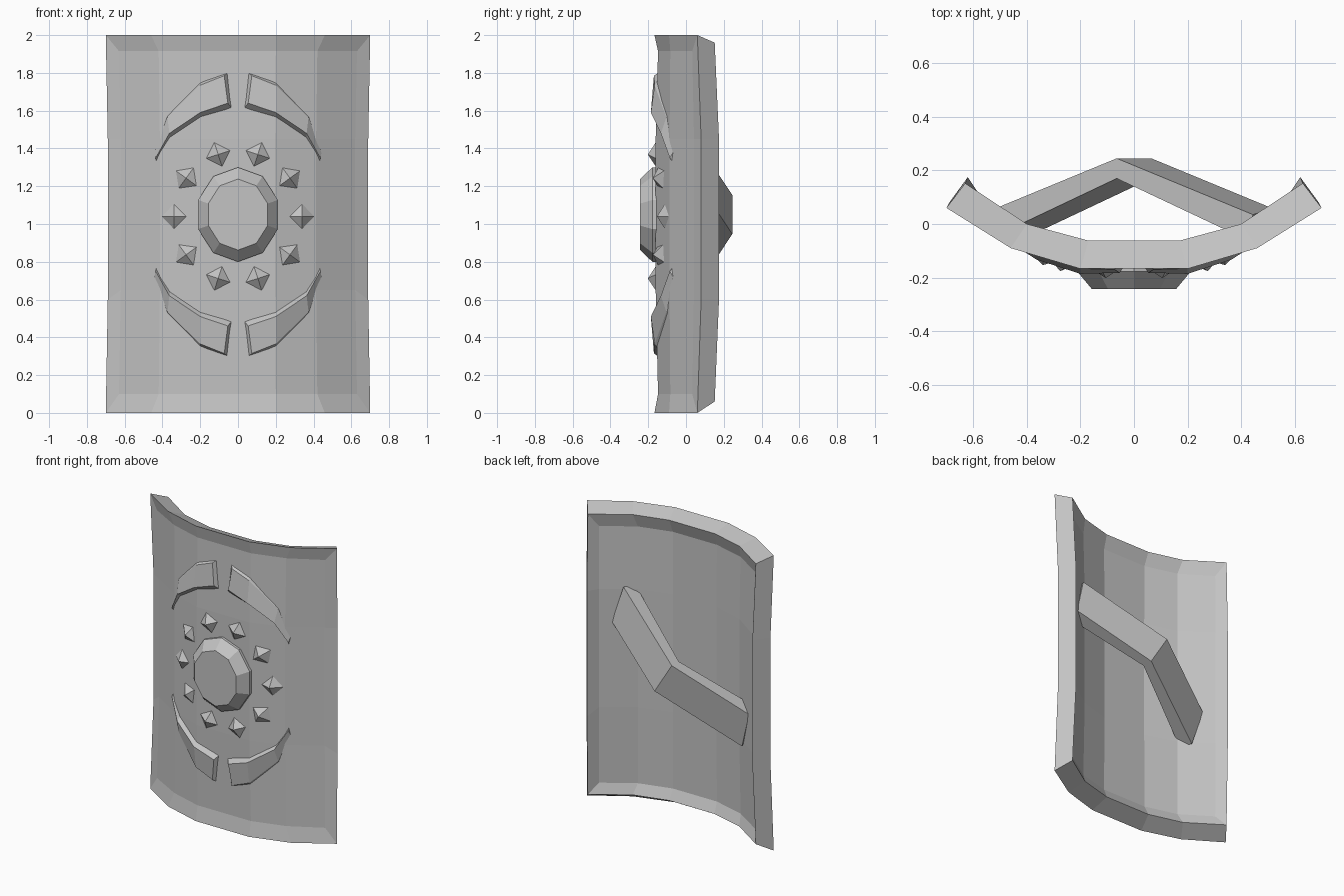
import bpy, bmesh, math

cube = bpy.data.objects.get("Cube")
if cube:
    bpy.data.objects.remove(cube)

grey = bpy.data.materials.new("plain_grey")
grey.use_nodes = True
grey.diffuse_color = (0.55, 0.55, 0.55, 1)
grey.node_tree.nodes["Principled BSDF"].inputs["Base Color"].default_value = (0.55, 0.55, 0.55, 1)

MID_Z = 1.05


def finish(name, bm):
    bmesh.ops.recalc_face_normals(bm, faces=bm.faces)
    mesh = bpy.data.meshes.new(name)
    bm.to_mesh(mesh)
    bm.free()
    mesh.materials.append(grey)
    ob = bpy.data.objects.new(name, mesh)
    bpy.context.collection.objects.link(ob)
    return ob


def skin(bm, rings):
    """Join closed rings of points with quads and cap both ends."""
    loops = [[bm.verts.new(p) for p in ring] for ring in rings]
    n = len(loops[0])
    for a, b in zip(loops, loops[1:]):
        for i in range(n):
            j = (i + 1) % n
            bm.faces.new((a[i], a[j], b[j], b[i]))
    bm.faces.new(loops[0])
    bm.faces.new(loops[-1])


def surface_y(x):
    """Front surface depth of the curved board."""
    x = abs(x)
    if x < 0.2:
        return -0.16
    if x < 0.41:
        return -0.16 + (x - 0.2) * 0.348
    return -0.087 + (x - 0.41) * 0.61


# Curved board: recessed panels front and back inside a mitred rim
def layer(bm, half, z_rows, bow, lift):
    cols = [(-x, y) for x, y in half] + [(x, y) for x, y in reversed(half)]
    rows = []
    for k, z in enumerate(z_rows):
        mid = k in (1, 2)
        rows.append([bm.verts.new((x * (0.985 if mid else 1),
                                   y + mid * (bow * (x / 0.7) ** 2 - lift), z))
                     for x, y in cols])
    return rows


def border(g):
    return (g[0] + [r[-1] for r in g[1:-1]] + g[-1][::-1]
            + [r[0] for r in reversed(g[1:-1])])


bm = bmesh.new()
layers = [
    layer(bm, [(0.63, 0.033), (0.42, -0.083), (0.2, -0.148)], (0.1, 0.65, 1.45, 1.915), 0.03, 0.015),
    layer(bm, [(0.70, 0.06), (0.46, -0.09), (0.2, -0.167)], (0, 0.6, 1.45, 2), 0.02, 0),
    layer(bm, [(0.63, 0.152), (0.40, 0.0), (0.17, -0.062)], (0.06, 0.6, 1.45, 1.96), 0.028, 0),
    layer(bm, [(0.585, 0.095), (0.385, -0.035), (0.165, -0.095)], (0.13, 0.65, 1.45, 1.87), 0.02, 0),
]
for g in (layers[0], layers[-1]):
    for a, b in zip(g, g[1:]):
        for i in range(len(a) - 1):
            bm.faces.new((a[i], a[i + 1], b[i + 1], b[i]))
for g, h in zip(layers, layers[1:]):
    a, b = border(g), border(h)
    for i in range(len(a)):
        j = (i + 1) % len(a)
        bm.faces.new((a[i], a[j], b[j], b[i]))
finish("shield_board", bm)

# Ten-sided central boss
bm = bmesh.new()
skin(bm, [[(rx * math.sin(i * math.tau / 10), y, MID_Z + rz * math.cos(i * math.tau / 10))
           for i in range(10)]
          for rx, rz, y in ((0.222, 0.25, -0.14), (0.222, 0.25, -0.178), (0.165, 0.188, -0.243))])
finish("center_boss", bm)

# Ring of pyramid studs
bm = bmesh.new()
for k in range(10):
    a = k * math.tau / 10
    cx, cz = 0.34 * math.cos(a), MID_Z - 0.01 + 0.345 * math.sin(a)
    base = []
    for q in range(4):
        t = a + q * math.pi / 2
        x, z = cx + 0.075 * math.cos(t), cz + 0.075 * math.sin(t)
        base.append(bm.verts.new((x, surface_y(x) + 0.005, z)))
    tip = bm.verts.new((cx, surface_y(cx) - 0.042, cz))
    for q in range(4):
        bm.faces.new((base[q], base[(q + 1) % 4], tip))
    bm.faces.new(base)
finish("studs", bm)

# Four tapering raised crescents around the studs
inner = [(0.03, 1.61), (0.20, 1.56), (0.36, 1.45), (0.43, 1.32)]
outer = [(0.055, 1.80), (0.20, 1.75), (0.375, 1.58), (0.445, 1.39)]
heights = [(0.022, 0.010), (0.026, 0.006), (0.03, 0.004), (0.015, 0.003)]
for side, sx in (("left", 1), ("right", -1)):
    for level, sz in (("upper", 1), ("lower", -1)):
        bm = bmesh.new()
        rings = []
        for i, ((xi, zi), (xo, zo), (hi, ho)) in enumerate(zip(inner, outer, heights)):
            dx, dz = xo - xi, zo - zi
            f = 0.03 / math.hypot(dx, dz)
            end = 0.02 if i == 0 else 0
            pts = [(xi, zi, -0.012), (xi + dx * f + end, zi + dz * f, hi),
                   (xo - dx * f * 0.5 + end, zo - dz * f * 0.5, ho), (xo, zo, -0.012)]
            rings.append([(sx * x, surface_y(x) - h, MID_Z + sz * (z - MID_Z))
                          for x, z, h in pts])
        skin(bm, rings)
        finish(f"{level}_{side}_crescent", bm)

# Slanted, bent strap handle on the back, ends sunk into the board
tilt = math.radians(32)
ca, sa = math.cos(tilt), math.sin(tilt)


def strap_point(s, w, y):
    return (s * ca - w * sa, y, MID_Z + s * sa + w * ca)


bm = bmesh.new()
W = 0.122
rings = []
for sign in (-1, 0, 1):
    near, far = (0.53, 0.60) if sign > 0 else (0.60, 0.53)
    ring = []
    for w, reach, back in ((-W, near, 0), (W, far, 0), (W, far, 1), (-W, near, 1)):
        if back:
            s, y = reach, 0.245 - 0.35 * reach * abs(sign)
        else:
            s, y = reach - 0.03, 0.17 - 0.38 * reach * abs(sign)
        ring.append(strap_point(sign * s, w, y))
    rings.append(ring)
skin(bm, rings)
finish("strap_handle", bm)
